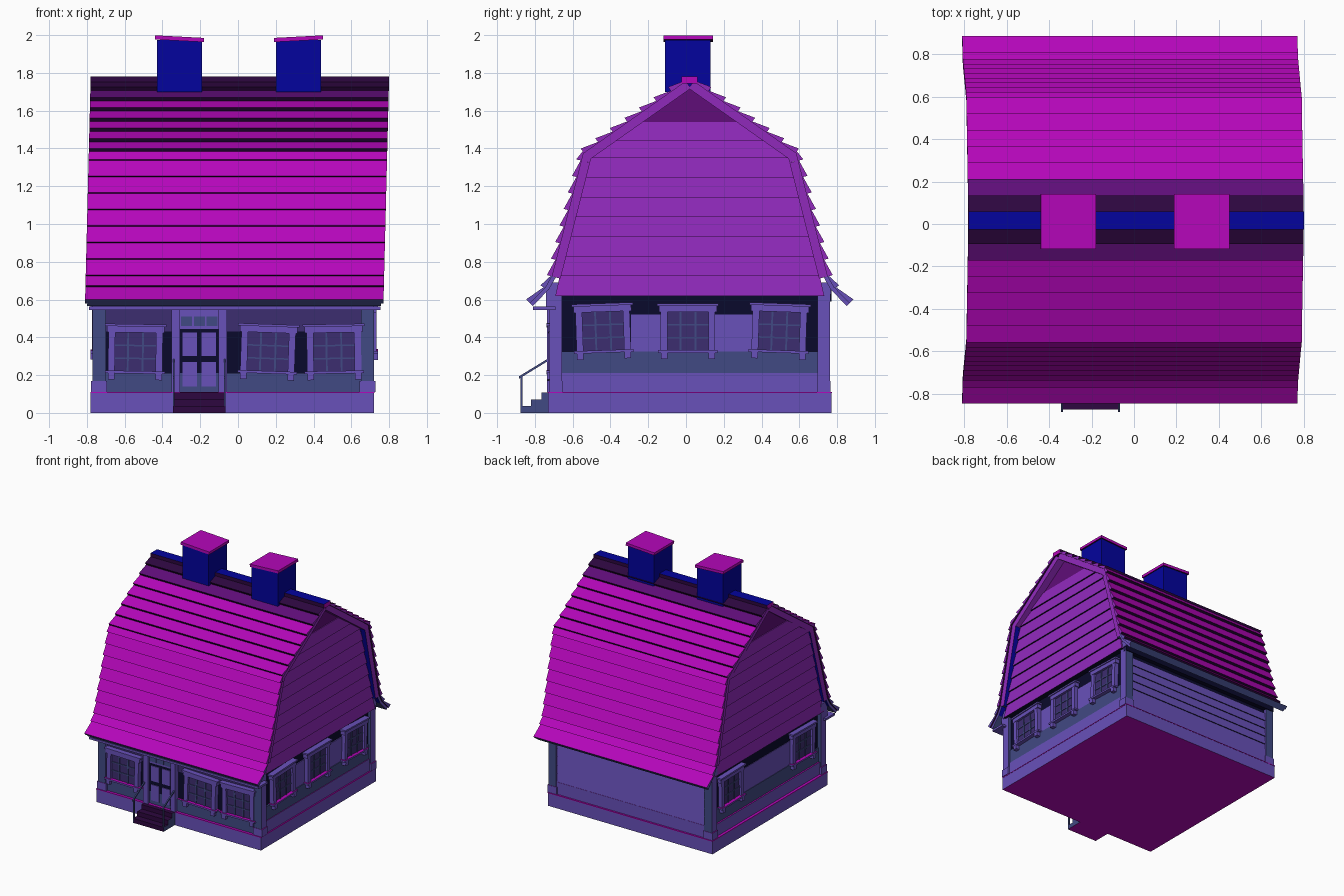
import bpy
import bmesh
from math import radians
from mathutils import Matrix, Vector

cube = bpy.data.objects.get("Cube")
if cube:
    bpy.data.objects.remove(cube, do_unlink=True)

PALETTE = {
    "magenta": (0.46, 0.002, 0.49),
    "gable purple": (0.285, 0.023, 0.51),
    "violet": (0.14, 0.082, 0.49),
    "steel blue": (0.053, 0.068, 0.23),
    "deep blue": (0.001, 0.001, 0.34),
    "glass purple": (0.046, 0.026, 0.16),
    "navy": (0.003, 0.003, 0.025),
    "plum": (0.026, 0.002, 0.05),
    "dark purple": (0.115, 0.004, 0.19),
}
MATS = {}
for label, rgb in PALETTE.items():
    m = bpy.data.materials.new(label)
    m.use_nodes = True
    m.diffuse_color = (*rgb, 1)
    m.node_tree.nodes["Principled BSDF"].inputs["Base Color"].default_value = (*rgb, 1)
    MATS[label] = m


class Part:
    """Collects solids into one named object."""

    def __init__(self, name, matrix=Matrix()):
        self.name, self.matrix = name, matrix
        self.verts, self.faces, self.colors = [], [], []

    def solid(self, a, b, sides, cap_a=None, cap_b=None):
        """Join ring a to ring b; sides is one colour or one per edge."""
        n, o = len(a), len(self.verts)
        if isinstance(sides, str):
            sides = [sides] * n
        self.verts += [self.matrix @ Vector(p) for p in list(a) + list(b)]
        self.faces += [[o + i for i in reversed(range(n))], [o + n + i for i in range(n)]]
        self.colors += [cap_a or sides[0], cap_b or sides[0]]
        for i in range(n):
            j = (i + 1) % n
            self.faces.append([o + i, o + j, o + n + j, o + n + i])
            self.colors.append(sides[i])

    def box(self, x, y, z, color, bottom=None, top=None):
        ring = [(x[0], y[0]), (x[1], y[0]), (x[1], y[1]), (x[0], y[1])]
        self.solid([(*p, z[0]) for p in ring], [(*p, z[1]) for p in ring],
                   color, bottom, top)

    def build(self):
        me = bpy.data.meshes.new(self.name)
        me.from_pydata(self.verts, [], self.faces)
        used = sorted(set(self.colors))
        for c in used:
            me.materials.append(MATS[c])
        for poly, c in zip(me.polygons, self.colors):
            poly.material_index = used.index(c)
        bm = bmesh.new()
        bm.from_mesh(me)
        bmesh.ops.recalc_face_normals(bm, faces=bm.faces)
        bm.to_mesh(me)
        bm.free()
        bpy.context.collection.objects.link(bpy.data.objects.new(self.name, me))


def single(name, x, y, z, color, bottom=None, top=None):
    p = Part(name)
    p.box(x, y, z, color, bottom, top)
    p.build()


YC = 0.02                      # centre line of the roof
WX, EX = -0.74, 0.70           # end wall planes

# Foundation, ledge and skirting
single("foundation", (-0.78, 0.72), (-0.73, 0.77), (0, 0.104), "violet", "magenta")
single("foundation_ledge", (-0.782, 0.722), (-0.732, 0.772), (0.104, 0.11), "magenta")
single("skirting", (WX - 0.02, EX + 0.012), (-0.71, 0.757), (0.11, 0.21),
       ["steel blue", "violet", "violet", "violet"], "violet", "magenta")

# Walls: dark core, steel dado on the ends, upper strip on the front
single("wall_core", (WX, EX - 0.005), (-0.69, 0.735), (0.2, 0.62), "navy")
single("front_upper_strip", (WX, EX), (-0.697, -0.68), (0.43, 0.56), "glass purple")
single("end_dado", (WX - 0.008, EX + 0.008), (-0.68, 0.73), (0.21, 0.325), "steel blue")
single("right_end_planks", (0.6, EX + 0.002), (-0.29, 0.36), (0.325, 0.52), "violet")
single("left_end_planks", (WX - 0.004, -0.6), (-0.45, 0.5), (0.325, 0.52), "violet")

# Back siding, each plank leaning out at its foot
back = Part("back_siding")
for i in range(5):
    z0, z1 = 0.21 + i * 0.07, 0.21 + (i + 1) * 0.07
    prof = [(0.72, z0), (0.755, z0), (0.747, z1), (0.72, z1)]
    back.solid([(WX + 0.02, *p) for p in prof], [(EX - 0.02, *p) for p in prof],
               ["navy", "violet", "navy", "violet"], "violet", "violet")
back.build()

# Corner posts with base and capital
for xn, x in (("left", 0.685), ("right", -0.735)):
    for yn, y in (("front", -0.69), ("back", 0.73)):
        post = Part(f"{yn}_{xn}_corner_post")
        post.box((x - 0.035, x + 0.035), (y - 0.033, y + 0.033), (0.11, 0.64),
                 ["steel blue", "violet", "steel blue", "violet"])
        post.box((x - 0.042, x + 0.042), (y - 0.036, y + 0.036), (0.11, 0.17), "violet", top="magenta")
        post.box((x - 0.04, x + 0.04), (y - 0.036, y + 0.036), (0.63, 0.69), "violet")
        post.build()


# Gable ends: tapered planks following the gambrel outline
def half_width(z):
    if z <= 1.35:
        return 0.712 - (z - 0.62) / 0.73 * 0.167
    return max(0.545 * (1.72 - z) / 0.37, 0.002)


LEVELS = [0.62 + i * 0.1043 for i in range(8)] + [1.44, 1.54, 1.72]
for name, x, s in (("left_gable", EX + 0.015, 1), ("right_gable", WX - 0.01, -1)):
    g = Part(name)
    for z0, z1 in zip(LEVELS, LEVELS[1:]):
        peak = z1 == LEVELS[-1]
        a, b = half_width(z0), half_width(z1)
        ring = [(YC - a, z0), (YC + a, z0), (YC + b, z1), (YC - b, z1)]
        face = "dark purple" if peak else "gable purple"
        foot = 0.008 if peak else 0.026
        g.solid([(x - s * 0.05, *p) for p in ring],
                [(x + s * (foot if p[1] == z0 else min(foot, 0.014)), *p) for p in ring],
                ["navy", face, face, face], "navy", face)
    g.build()


# Roof: shingle courses on a gambrel slope, a deck below and a ridge cap
def across(y, z, end, inset=0.0):
    return (end * (0.79 - inset) + 0.01 - 0.025 * (1.78 - z), y, z)


# upper point, lower point, courses, deck thickness, colour of ends, butts and soffit
SLOPES = [((0.02, 1.755), (0.56, 1.375), 7, 0.045, "gable purple", "plum", "gable purple"),
          ((0.56, 1.385), (0.572, 1.335), 1, 0.045, "gable purple", "plum", "deep blue"),
          ((0.572, 1.335), (0.728, 0.722), 7, 0.045, "gable purple", "plum", "deep blue"),
          ((0.728, 0.725), (0.765, 0.66), 1, 0.02, "violet", "plum", "deep blue"),
          ((0.76, 0.668), (0.845, 0.58), 1, 0.02, "violet", "steel blue", "steel blue")]

for side, s in (("front", -1), ("back", 1)):
    roof, deck = Part(side + "_shingles"), Part(side + "_roof_deck")
    course = 0
    for p, q, rows, thick, end, butt, soffit in SLOPES:
        p, q = Vector(p), Vector(q)
        d = (q - p).normalized()
        n = Vector((-d.y, d.x))
        for r in range(rows):
            a, b = p.lerp(q, r / rows), p.lerp(q, (r + 1) / rows)
            pts = [(YC + s * v.x, v.y) for v in (a, a + n * 0.006, b + n * 0.03, b)]
            top = {0: "plum", 1: "dark purple"}.get(course, "magenta")
            roof.solid([across(*v, -1) for v in pts], [across(*v, 1) for v in pts],
                       ["plum", top, butt, "plum"], end, end)
            course += 1
        pts = [(YC + s * v.x, v.y) for v in (p, q, q - n * thick, p - n * thick)]
        deck.solid([across(*v, -1, 0.012) for v in pts], [across(*v, 1, 0.012) for v in pts],
                   ["plum", "steel blue", soffit, "plum"], end, end)
    roof.build()
    deck.build()

single("ridge_cap", (-0.78, 0.80), (YC - 0.045, YC + 0.04), (1.745, 1.78),
       ["plum", "magenta", "plum", "magenta"], "plum", "deep blue")
single("front_eave_beam", (-0.79, 0.755), (-0.81, -0.69), (0.545, 0.562), "violet")
single("front_frieze", (-0.77, 0.72), (-0.74, -0.69), (0.562, 0.66), "violet")
single("back_frieze", (-0.77, 0.72), (0.73, 0.77), (0.59, 0.66), "navy")

# Chimneys with tilted caps
for name, cx, s in (("left_chimney", 0.32, 1), ("right_chimney", -0.31, -1)):
    single(name, (cx - 0.12, cx + 0.12), (-0.11, 0.13), (1.70, 1.975), "deep blue")
    cap = Part(name + "_cap", Matrix.Translation((cx, 0.012, 1.978)) @ Matrix.Rotation(radians(-3 * s), 4, "Y"))
    cap.box((-0.13, 0.13), (-0.13, 0.13), (-0.008, 0.014), "magenta", "plum")
    cap.build()


# Windows: local x across, -y outward, z up from the sill
def window(name, loc, turn, tilt):
    p = Part(name, Matrix.Translation(loc) @ Matrix.Rotation(radians(turn), 4, "Z")
             @ Matrix.Rotation(radians(tilt), 4, "Y"))
    w, h = 0.118, 0.205
    p.box((-w, w), (-0.014, 0.02), (0, h), "glass purple")
    for i in (-1, 1):
        p.box((i * w / 3 - 0.005, i * w / 3 + 0.005), (-0.02, 0), (0, h), "steel blue")
        p.box((-w, w), (-0.019, 0), (h / 2 + i * h / 6 - 0.004, h / 2 + i * h / 6 + 0.004), "steel blue")
        u = i * (w + 0.008)
        p.box((u - 0.018, u + 0.018), (-0.032, 0.01), (-0.01, h + 0.01), "violet")
        p.box((u - 0.017, u + 0.017), (-0.04, 0.01), (-0.045, -0.008), "violet")
    p.box((-w - 0.035, w + 0.035), (-0.034, 0.01), (h, h + 0.032), "violet")
    p.box((-w - 0.045, w + 0.045), (-0.042, 0.01), (h + 0.032, h + 0.045), "violet")
    p.box((-w - 0.04, w + 0.04), (-0.042, 0.01), (-0.012, 0.002), "violet", top="magenta")
    p.build()


for i, (x, tilt) in enumerate(((-0.545, 1), (0.155, 2), (0.51, -1))):
    window(f"front_window_{i + 1}", (x, -0.697, 0.22), 0, tilt)
for i, (y, tilt) in enumerate(((-0.435, -2), (0.01, 0), (0.49, 2))):
    window(f"left_end_window_{i + 1}", (EX, y, 0.33), 90, tilt)
for i, y in enumerate((-0.435, 0.49)):
    window(f"right_end_window_{i + 1}", (WX, y, 0.33), -90, 1 - 2 * i)

# Door with four panes, transom and flanking posts
DX = -0.205
door = Part("door")
door.box((DX - 0.105, DX + 0.105), (-0.71, -0.68), (0.11, 0.45), "navy")
for u in (-0.05, 0.05):
    for z0, z1 in ((0.14, 0.27), (0.30, 0.425)):
        door.box((DX + u - 0.038, DX + u + 0.038), (-0.716, -0.70), (z0, z1), "violet")
door.build()
trim = Part("door_frame")
trim.box((DX - 0.11, DX + 0.11), (-0.715, -0.68), (0.445, 0.545), "violet")
for u in (-0.068, 0, 0.068):
    trim.box((DX + u - 0.029, DX + u + 0.029), (-0.72, -0.70), (0.46, 0.51), "steel blue")
for u in (-0.125, 0.125):
    trim.box((DX + u - 0.022, DX + u + 0.022), (-0.735, -0.68), (0.11, 0.56), "violet")
trim.build()

# Front steps and handrails
steps = Part("front_steps")
for i in range(3):
    steps.box((DX - 0.14, DX + 0.14), (-0.875 + i * 0.055, -0.72), (i * 0.036, (i + 1) * 0.036),
              ["plum", "steel blue", "plum", "steel blue"], "magenta", "plum")
steps.build()
rails = Part("handrails")
for u in (-0.135, 0.135):
    x = (DX + u - 0.005, DX + u + 0.005)
    rails.box(x, (-0.875, -0.865), (0, 0.19), "steel blue")
    sec = [(-0.885, 0.18), (-0.73, 0.275), (-0.73, 0.288), (-0.885, 0.193)]
    rails.solid([(x[0], *p) for p in sec], [(x[1], *p) for p in sec], "steel blue")
rails.build()
